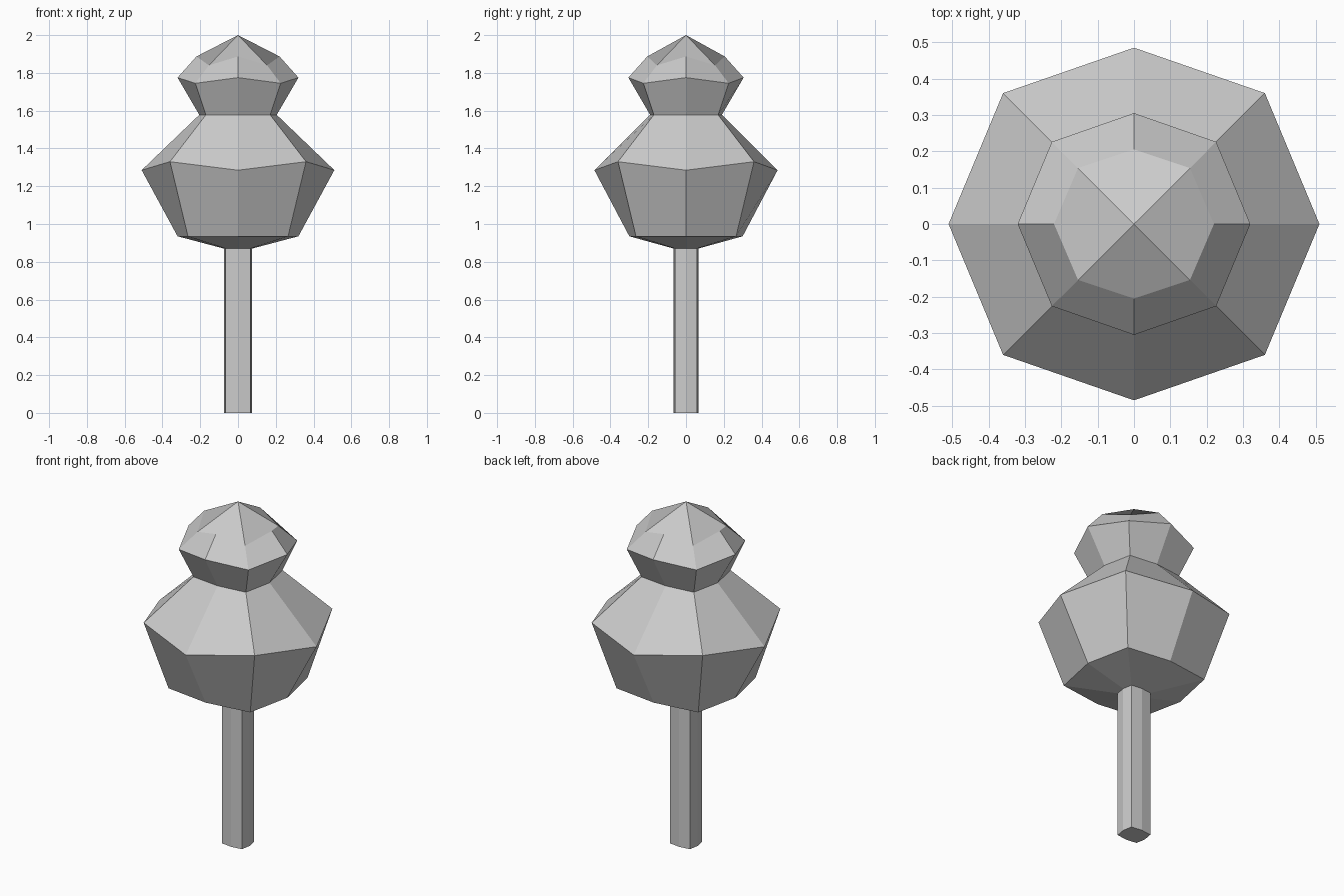
import bpy, bmesh

if "Cube" in bpy.data.objects:
    bpy.data.objects.remove(bpy.data.objects["Cube"])

# Each ring: (half width x, half width y, diagonal offset x, diagonal offset y, z on axes, z on diagonals)


def ring_verts(bm, hx, hy, dx, dy, za, zd):
    pts = [(hx, 0, za), (dx, dy, zd), (0, hy, za), (-dx, dy, zd),
           (-hx, 0, za), (-dx, -dy, zd), (0, -hy, za), (dx, -dy, zd)]
    return [bm.verts.new(p) for p in pts]


def stacked_rings(name, rings, apex=None):
    bm = bmesh.new()
    loops = [ring_verts(bm, *r) for r in rings]
    # side bands
    for low, high in zip(loops, loops[1:]):
        for i in range(8):
            j = (i + 1) % 8
            bm.faces.new((low[i], low[j], high[j], high[i]))
    # bottom cap
    bm.faces.new(loops[0][::-1])
    # top: point or flat cap
    top = loops[-1]
    if apex is None:
        bm.faces.new(top)
    else:
        tip = bm.verts.new((0, 0, apex))
        for i in range(0, 8, 2):
            # quad split along tip-to-axis line
            bm.faces.new((tip, top[i - 1], top[i], top[i + 1]))
    mesh = bpy.data.meshes.new(name)
    bm.to_mesh(mesh)
    bm.free()
    obj = bpy.data.objects.new(name, mesh)
    bpy.context.collection.objects.link(obj)
    return obj


# Trunk
stacked_rings("trunk", [
    (0.075, 0.065, 0.065, 0.057, 0.0, 0.0),
    (0.075, 0.065, 0.065, 0.057, 0.87, 0.87),
])

# Foliage: large lower tier, waist, small upper tier with pointed top
stacked_rings("foliage", [
    (0.075, 0.065, 0.065, 0.057, 0.87, 0.87),
    (0.32, 0.30, 0.265, 0.265, 0.935, 0.935),
    (0.51, 0.485, 0.36, 0.36, 1.285, 1.33),
    (0.205, 0.19, 0.17, 0.17, 1.578, 1.578),
    (0.32, 0.305, 0.226, 0.226, 1.775, 1.745),
    (0.22, 0.205, 0.154, 0.154, 1.887, 1.84),
], apex=2.0)
